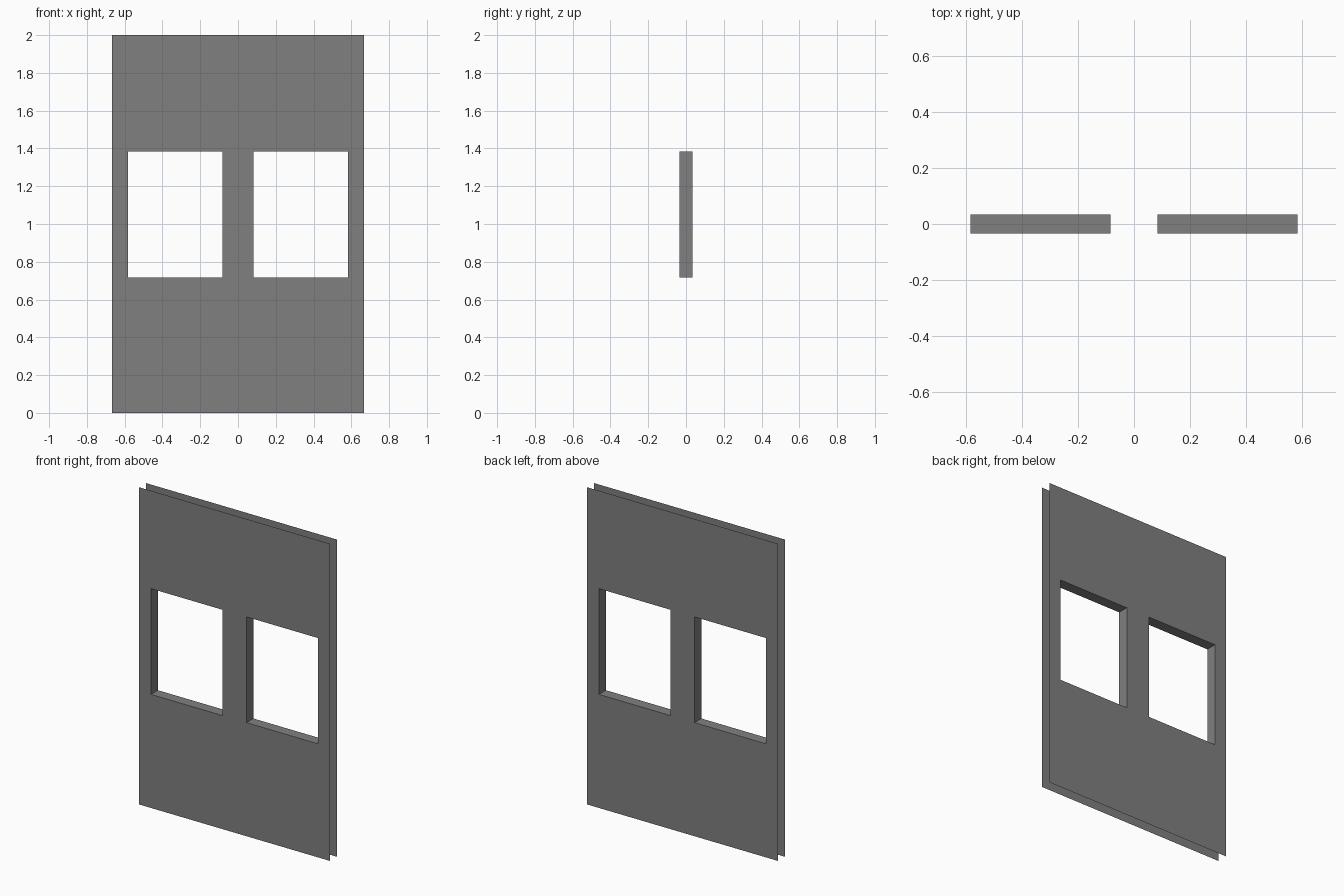
import bpy
import bmesh

default = bpy.data.objects.get("Cube")
if default:
    bpy.data.objects.remove(default, do_unlink=True)

HALF_DEPTH = 0.0345
HALF_WIDTH = 0.666
OUTER, INNER = 0.583, 0.083      # window sides
SILL, HEAD = 0.716, 1.383        # window bottom and top
HEIGHT = 2.0

grey = bpy.data.materials.new("wall grey")
grey.use_nodes = True
colour = (0.216, 0.216, 0.216, 1)
grey.diffuse_color = colour
grey.node_tree.nodes["Principled BSDF"].inputs["Base Color"].default_value = colour


def make_part(name, quads):
    """Mesh object from corner lists, with shared corners welded."""
    bm = bmesh.new()
    for quad in quads:
        bm.faces.new([bm.verts.new(p) for p in quad])
    bmesh.ops.remove_doubles(bm, verts=bm.verts, dist=0.0001)
    mesh = bpy.data.meshes.new(name)
    bm.to_mesh(mesh)
    bm.free()
    mesh.materials.append(grey)
    obj = bpy.data.objects.new(name, mesh)
    bpy.context.collection.objects.link(obj)
    return obj


def rectangle(x0, x1, z0, z1, y):
    return [(x0, y, z0), (x1, y, z0), (x1, y, z1), (x0, y, z1)]


# Front and back sheets: a grid of panels that skips the two window cells
xs = [-HALF_WIDTH, -OUTER, -INNER, INNER, OUTER, HALF_WIDTH]
zs = [0, SILL, HEAD, HEIGHT]
for name, y in (("front_sheet", -HALF_DEPTH), ("back_sheet", HALF_DEPTH)):
    quads = []
    for i in range(len(xs) - 1):
        for j in range(len(zs) - 1):
            if j == 1 and i in (1, 3):
                continue
            quad = rectangle(xs[i], xs[i + 1], zs[j], zs[j + 1], y)
            quads.append(quad if y < 0 else quad[::-1])
    make_part(name, quads)

# Window reveals: four walls facing into each opening, joining the sheets
for name, x0, x1 in (("left_window_reveal", INNER, OUTER),
                     ("right_window_reveal", -OUTER, -INNER)):
    front = rectangle(x0, x1, SILL, HEAD, -HALF_DEPTH)
    back = rectangle(x0, x1, SILL, HEAD, HALF_DEPTH)
    make_part(name, [[front[k], front[(k + 1) % 4], back[(k + 1) % 4], back[k]]
                     for k in range(4)])
